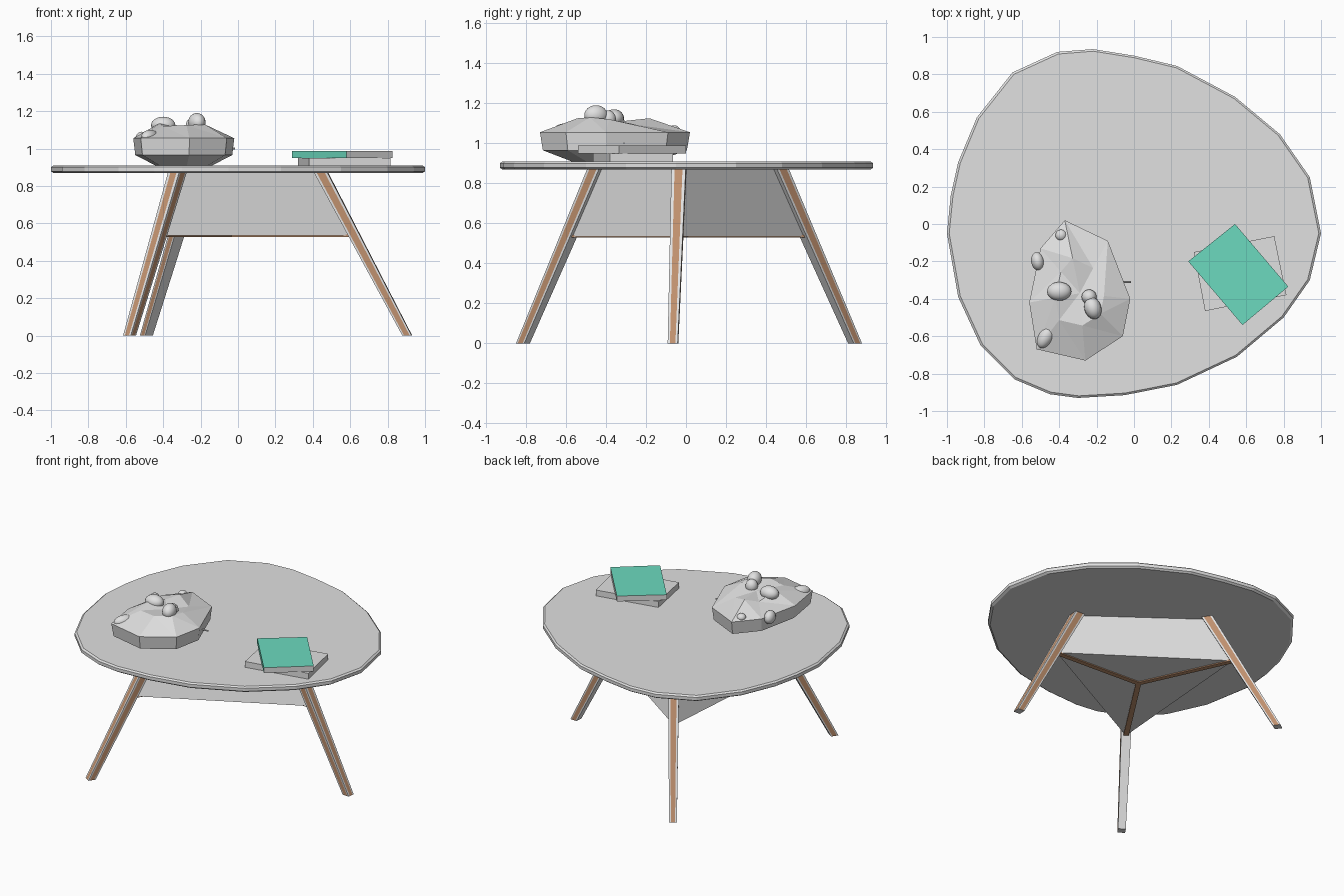
import bpy, bmesh, math
from mathutils import Vector

if "Cube" in bpy.data.objects:
    bpy.data.objects.remove(bpy.data.objects["Cube"])


def mat(name, rgb):
    m = bpy.data.materials.new(name)
    m.diffuse_color = (*rgb, 1)
    m.use_nodes = True
    m.node_tree.nodes["Principled BSDF"].inputs["Base Color"].default_value = m.diffuse_color
    return m


GREY = mat("light_grey", (0.75, 0.75, 0.75))
BROWN = mat("wood_brown", (0.52, 0.28, 0.155))
TEAL = mat("teal", (0.15, 0.70, 0.52))


def finish(bm, name, mats):
    bmesh.ops.recalc_face_normals(bm, faces=bm.faces)
    me = bpy.data.meshes.new(name)
    bm.to_mesh(me)
    bm.free()
    ob = bpy.data.objects.new(name, me)
    for m in mats:
        me.materials.append(m)
    bpy.context.collection.objects.link(ob)
    return ob


def loft(name, rings, mats=(GREY,), side_mats=None):
    """Skin a stack of equal-length point rings and cap both ends."""
    bm = bmesh.new()
    vs = [[bm.verts.new(p) for p in r] for r in rings]
    n = len(rings[0])
    for a, b in zip(vs, vs[1:]):
        for i in range(n):
            f = bm.faces.new((a[i], a[(i + 1) % n], b[(i + 1) % n], b[i]))
            if side_mats:
                f.material_index = side_mats[i]
    bm.faces.new(vs[0])
    bm.faces.new(vs[-1])
    return finish(bm, name, mats)


# Table top: rounded triangle with a slightly bulging edge
outline = [(-1, -0.05), (-0.98, 0.15), (-0.94, 0.33), (-0.84, 0.57), (-0.65, 0.81), (-0.41, 0.92),
           (-0.22, 0.935), (0, 0.90), (0.23, 0.845), (0.54, 0.68), (0.78, 0.48), (0.94, 0.25),
           (1, -0.05), (0.94, -0.30), (0.80, -0.50), (0.55, -0.71), (0.23, -0.86), (-0.05, -0.915),
           (-0.30, -0.93), (-0.45, -0.91), (-0.64, -0.83), (-0.82, -0.65), (-0.94, -0.39)]
loft("table_top", [[(x * s, y * s, z) for x, y in outline]
                   for s, z in ((0.985, 0.868), (1.0, 0.878), (1.0, 0.9), (0.988, 0.909))])

# Legs: tapered, wood stripe on the outer and side faces, plain inner face
legs = {"front_leg": ((-0.58, -0.815), (-0.325, -0.445)),
        "right_leg": ((0.905, -0.065), (0.445, -0.035)),
        "back_leg": ((-0.49, 0.845), (-0.23, 0.465))}
H = 0.87
section = [(-1, -1), (1, -1), (1, -0.6), (1, 0.6), (1, 1), (0.55, 1),
           (-0.55, 1), (-1, 1), (-1, 0.6), (-1, -0.6)]
stripes = [0, 0, 1, 0, 0, 1, 0, 0, 1, 0]
for name, (foot, top) in legs.items():
    foot, top = Vector(foot), Vector(top)
    out = (foot - top).normalized()
    side = Vector((-out.y, out.x))
    rings = []
    for c, w, z in ((foot, 0.025, 0.0), (top, 0.036, H)):
        rings.append([(*(c + side * u * w + out * v * w), z) for u, v in section])
    loft(name, rings, (GREY, BROWN), stripes)


def inner(z, inset):
    """Points on the three leg axes at height z, moved inwards."""
    pts = []
    for foot, top in legs.values():
        p = Vector(foot).lerp(Vector(top), z / H)
        pts.append(p - p.normalized() * inset)
    return pts


# Apron: tapered three-sided box between the legs
ZB = 0.535
loft("apron", [[(*p, z) for p in inner(z, 0.015)] for z in (ZB, H)])

# Three wooden braces under the apron, meeting in the middle
corners = inner(ZB, 0.01)
centre = sum(corners, Vector((0, 0))) / 3
for name, p in zip(legs, corners):
    d = (p - centre).normalized()
    s = Vector((-d.y, d.x)) * 0.017
    quad = [centre - s, centre + s, p + s, p - s]
    loft(name.replace("leg", "brace"), [[(*q, z) for q in quad] for z in (ZB - 0.007, ZB + 0.006)],
         (BROWN,))

# Books
low = [(0.75, -0.065), (0.32, -0.15), (0.38, -0.465), (0.815, -0.38)]
loft("lower_book", [[(x, y, z) for x, y in low] for z in (0.908, 0.95)])
up = [(0.54, 0.0), (0.29, -0.20), (0.58, -0.54), (0.825, -0.335)]
book = loft("upper_book", [[(x, y, z) for x, y in up] for z in (0.95, 0.988)], (GREY, TEAL))
for f in book.data.polygons:
    # covers and spine are teal, page edges stay grey
    if abs(f.normal.z) > 0.9 or (f.normal.x < -0.5 and f.normal.y < -0.5):
        f.material_index = 1

# Faceted bowl with a heaped top
rim = [(-0.37, 0.02), (-0.14, -0.09), (-0.02, -0.40), (-0.06, -0.60),
       (-0.26, -0.73), (-0.52, -0.67), (-0.56, -0.42), (-0.50, -0.13)]
cx, cy = -0.29, -0.37


def ring(s, zs):
    return [(cx + (x - cx) * s, cy + (y - cy) * s, z) for (x, y), z in zip(rim, zs)]


heap = [1.125, 1.09, 1.12, 1.13, 1.125, 1.12, 1.135, 1.10]
loft("bowl", [ring(0.55, [0.908] * 8), ring(0.96, [0.965] * 8), ring(1.0, [1.055] * 8)])
hb = bmesh.new()
a = [hb.verts.new(p) for p in ring(1.0, [1.055] * 8)]
b = [hb.verts.new(p) for p in ring(0.48, heap)]
tip = hb.verts.new((cx, cy, 1.105))
for i in range(8):
    j = (i + 1) % 8
    hb.faces.new((a[i], a[j], b[j]))
    hb.faces.new((a[i], b[j], b[i]))
    hb.faces.new((b[i], b[j], tip))
finish(hb, "heap", (GREY,))

# Smooth fruit poking out: centre, radii, turn
fruit = [((-0.22, -0.45, 1.14), (0.045, 0.06, 0.05), 0.3),
         ((-0.24, -0.39, 1.12), (0.04, 0.04, 0.045), 0),
         ((-0.40, -0.36, 1.125), (0.065, 0.05, 0.045), 0),
         ((-0.47, -0.60, 1.06), (0.04, 0.07, 0.04), -0.5),
         ((-0.515, -0.20, 1.045), (0.035, 0.05, 0.045), 0.2),
         ((-0.39, -0.06, 1.065), (0.03, 0.03, 0.025), 0)]
for i, (c, r, turn) in enumerate(fruit):
    bpy.ops.mesh.primitive_uv_sphere_add(segments=20, ring_count=12, radius=1, location=c,
                                         rotation=(0, 0, turn))
    ob = bpy.context.object
    ob.name = f"fruit_{i + 1}"
    ob.scale = r
    ob.data.materials.append(GREY)
    bpy.ops.object.shade_smooth()

# Small stem at the bowl's side
bpy.ops.mesh.primitive_cylinder_add(vertices=6, radius=0.005, depth=0.06, location=(-0.045, -0.31, 1.0),
                                    rotation=(0, math.pi / 2, 0))
bpy.context.object.name = "stem"
bpy.context.object.data.materials.append(GREY)
